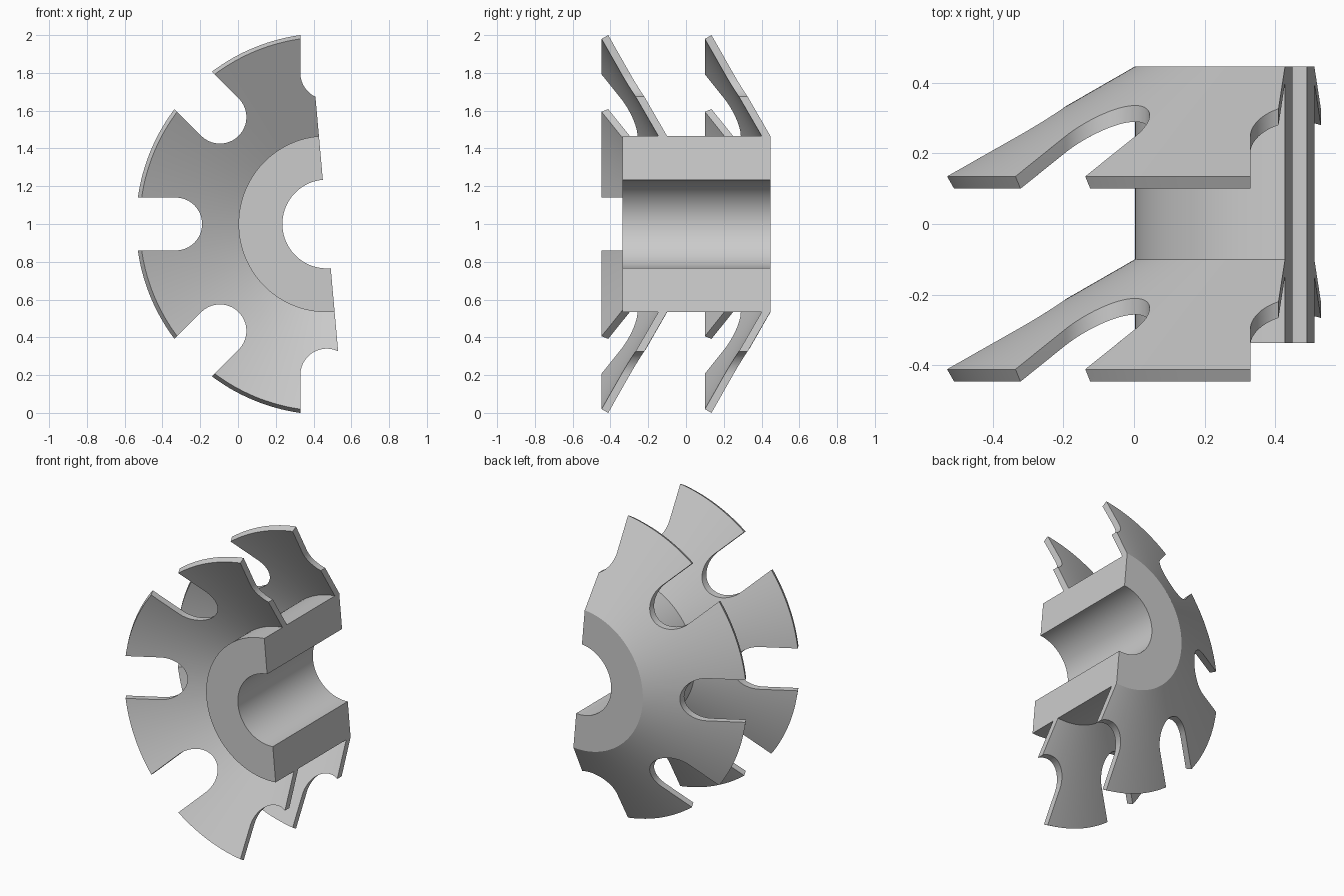
import bpy, bmesh
from math import sin, cos, pi, radians

if "Cube" in bpy.data.objects:
    bpy.data.objects.remove(bpy.data.objects["Cube"])

CX, CZ = 0.47, 1.0                       # axis of revolution (runs along y)
A0, A1, SEG = radians(95.1), radians(275.1), 96


def finish(bm, name):
    bmesh.ops.recalc_face_normals(bm, faces=bm.faces[:])
    me = bpy.data.meshes.new(name)
    bm.to_mesh(me)
    bm.free()
    ob = bpy.data.objects.new(name, me)
    bpy.context.collection.objects.link(ob)
    return ob


def half_lathe(name, profile):
    """Sweep a closed (y, radius) profile half a turn and cap both ends."""
    bm = bmesh.new()
    rings = []
    for i in range(SEG + 1):
        a = A0 + (A1 - A0) * i / SEG
        rings.append([bm.verts.new((CX + r * cos(a), y, CZ + r * sin(a)))
                      for y, r in profile])
    n = len(profile)
    for p, q in zip(rings, rings[1:]):
        for j in range(n):
            k = (j + 1) % n
            bm.faces.new((p[j], p[k], q[k], q[j]))
    bm.faces.new(rings[0])
    bm.faces.new(rings[-1])
    return finish(bm, name)


def slot_cutter():
    """Five round-ended radial slots, 45 degrees apart."""
    bm = bmesh.new()
    w, d = 0.14, 0.80
    outline = [(1.3, w)]
    outline += [(d + w * cos(t), w * sin(t))
                for t in (pi / 2 + pi * i / 32 for i in range(33))]
    outline += [(1.3, -w)]
    for deg in range(90, 271, 45):
        c, s = cos(radians(deg)), sin(radians(deg))
        f = bm.faces.new([bm.verts.new((CX + u * c - v * s, -1, CZ + u * s + v * c))
                          for u, v in outline])
        ext = bmesh.ops.extrude_face_region(bm, geom=[f], use_keep_orig=True)
        for v in ext["geom"]:
            if isinstance(v, bmesh.types.BMVert):
                v.co.y += 2
    return finish(bm, "slot_cutter")


# Hub: thick half tube
parts = [half_lathe("hub", [(-0.337, 0.235), (-0.337, 0.467),
                            (0.447, 0.467), (0.447, 0.235)])]

# Two conical slotted discs
cutter = slot_cutter()
cutter.hide_render = True
for name, y in (("front_disc", -0.10), ("back_disc", 0.447)):
    disc = half_lathe(name, [(y, 0.467), (y - 0.312, 1.01),
                             (y - 0.347, 0.99), (y - 0.046, 0.467)])
    mod = disc.modifiers.new("slots", "BOOLEAN")
    mod.object, mod.operation, mod.solver = cutter, "DIFFERENCE", "EXACT"
    bpy.context.view_layer.objects.active = disc
    bpy.ops.object.modifier_apply(modifier=mod.name)
    parts.append(disc)
bpy.data.objects.remove(cutter)

# Smooth curved faces, sharp edges kept
bpy.ops.object.select_all(action="DESELECT")
for ob in parts:
    ob.select_set(True)
bpy.context.view_layer.objects.active = parts[0]
bpy.ops.object.shade_smooth_by_angle(angle=radians(30))
